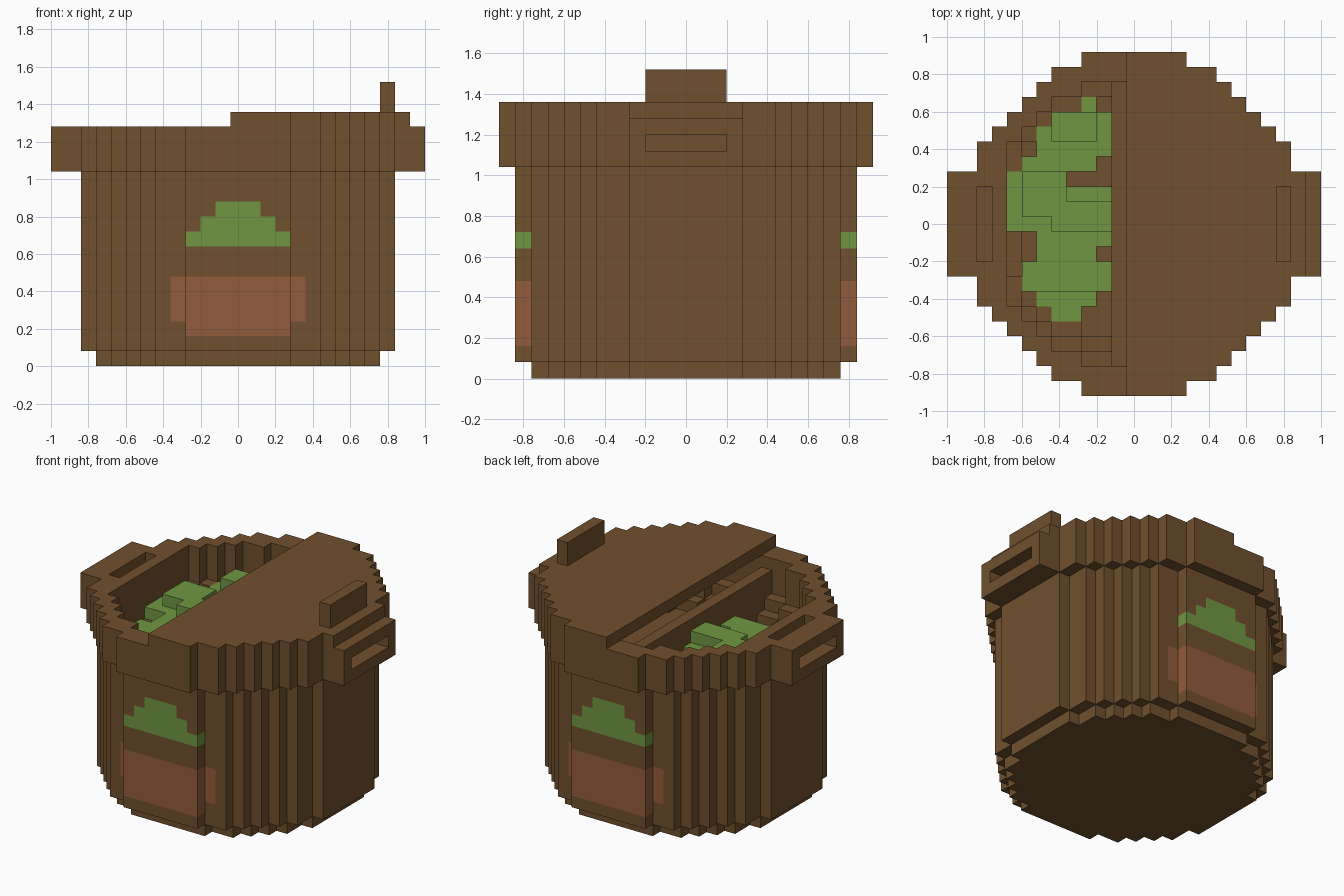
import bpy, bmesh

if "Cube" in bpy.data.objects:
    bpy.data.objects.remove(bpy.data.objects["Cube"])

U = 0.08  # block size; cell (i, j, k) is centred on x = i*U, y = j*U and sits on z = k*U


def material(name, rgb):
    m = bpy.data.materials.new(name)
    m.diffuse_color = (*rgb, 1)
    m.use_nodes = True
    m.node_tree.nodes["Principled BSDF"].inputs["Base Color"].default_value = m.diffuse_color
    return m


MATS = [material("brown_wood", (0.162, 0.080, 0.027)),
        material("leaf_green", (0.162, 0.305, 0.054)),
        material("carrot_orange", (0.287, 0.107, 0.045))]
BROWN, GREEN, ORANGE = 0, 1, 2

# half width of each row of a stepped disc, counted outwards from the middle row
DISC = {11: [11] * 4 + [10, 10, 9, 8, 7, 6, 5, 3],
        10: [10] * 4 + [9, 9, 8, 7, 6, 5, 3],
        9: [9] * 4 + [8, 8, 7, 6, 5, 3],
        8: [8] * 4 + [7, 7, 6, 5, 3],
        7: [7] * 4 + [6, 6, 5, 3]}


def box(i0, i1, j0, j1, k0, k1):
    return {(i, j, k) for i in range(i0, i1 + 1)
            for j in range(j0, j1 + 1) for k in range(k0, k1 + 1)}


def disc(r, k0, k1):
    return {c for c in box(-r, r, -r, r, k0, k1) if abs(c[0]) <= DISC[r][abs(c[1])]}


def build(name, cells, paint=lambda i, j, k: BROWN):
    """Skin a set of blocks with outer faces only, then merge flat areas."""
    bm = bmesh.new()
    verts = {}

    def vert(p):
        if p not in verts:
            verts[p] = bm.verts.new(((p[0] - .5) * U, (p[1] - .5) * U, p[2] * U))
        return verts[p]

    for c in sorted(cells):
        for axis in range(3):
            a, b = (axis + 1) % 3, (axis + 2) % 3
            for side in (0, 1):
                n = list(c)
                n[axis] += 2 * side - 1
                if tuple(n) in cells:
                    continue
                ring = []
                for da, db in ((0, 0), (1, 0), (1, 1), (0, 1)):
                    p = list(c)
                    p[axis] += side
                    p[a] += da
                    p[b] += db
                    ring.append(vert(tuple(p)))
                f = bm.faces.new(ring if side else ring[::-1])
                f.material_index = paint(*c)
    bmesh.ops.dissolve_limit(bm, angle_limit=0.01, verts=bm.verts[:],
                             edges=bm.edges[:], delimit={'MATERIAL'})
    me = bpy.data.meshes.new(name)
    bm.to_mesh(me)
    bm.free()
    for m in MATS:
        me.materials.append(m)
    ob = bpy.data.objects.new(name, me)
    bpy.context.collection.objects.link(ob)
    return ob


# pot body: foot, wall, stepped bowl, with a vegetable picture on front and back
def picture(i, j, k):
    i, j = abs(i), abs(j)
    if j == 10:
        if i <= 3 and 2 <= k <= 5:
            return ORANGE
        if 8 <= k <= 10 and i <= 11 - k:
            return GREEN
    if j == 9 and i == 4 and 3 <= k <= 5:
        return ORANGE
    return BROWN


body = disc(9, 0, 0) | disc(10, 1, 12)
body -= disc(7, 11, 11) | disc(8, 12, 12)
build("pot_body", body, picture)

# rim with the two side handles and their finger slots
rim = disc(11, 13, 15) - {c for c in disc(9, 13, 15) if abs(c[0]) <= 8}
for s in (-1, 1):
    rim |= box(12 * s, 12 * s, -3, 3, 13, 15)
    rim -= box(10 * s, 10 * s, -2, 2, 14, 15)
    rim -= box(min(10 * s, 12 * s), max(10 * s, 12 * s), -2, 2, 14, 14)
build("rim_with_handles", rim)

# divider wall under the edge of the lid
divider = (box(-1, -1, -7, 7, 11, 11) | box(-1, -1, -8, 8, 12, 12)
           | box(-1, -1, -9, 9, 13, 14))
build("divider", divider)

# half lid and its grip
build("half_lid", {c for c in disc(11, 16, 16) if c[0] >= 0})
build("lid_grip", box(10, 10, -2, 2, 17, 18))

# leafy vegetables in the open half
leaves = (box(-6, -2, 5, 7, 11, 12) | box(-5, -3, 8, 8, 12, 12)
          | box(-5, -3, 6, 7, 13, 13)
          | box(-8, -5, 0, 4, 12, 12) | box(-7, -5, 1, 3, 13, 13)
          | box(-5, -3, 4, 4, 12, 12)
          | box(-6, -2, -1, 2, 11, 12) | box(-5, -2, 0, 1, 13, 13)
          | box(-6, -3, -2, -2, 11, 12)
          | box(-7, -2, -4, -3, 11, 12) | box(-7, -3, -5, -5, 11, 11)
          | box(-6, -4, -6, -6, 11, 11))
build("leafy_vegetables", leaves - body - divider, lambda i, j, k: GREEN)
